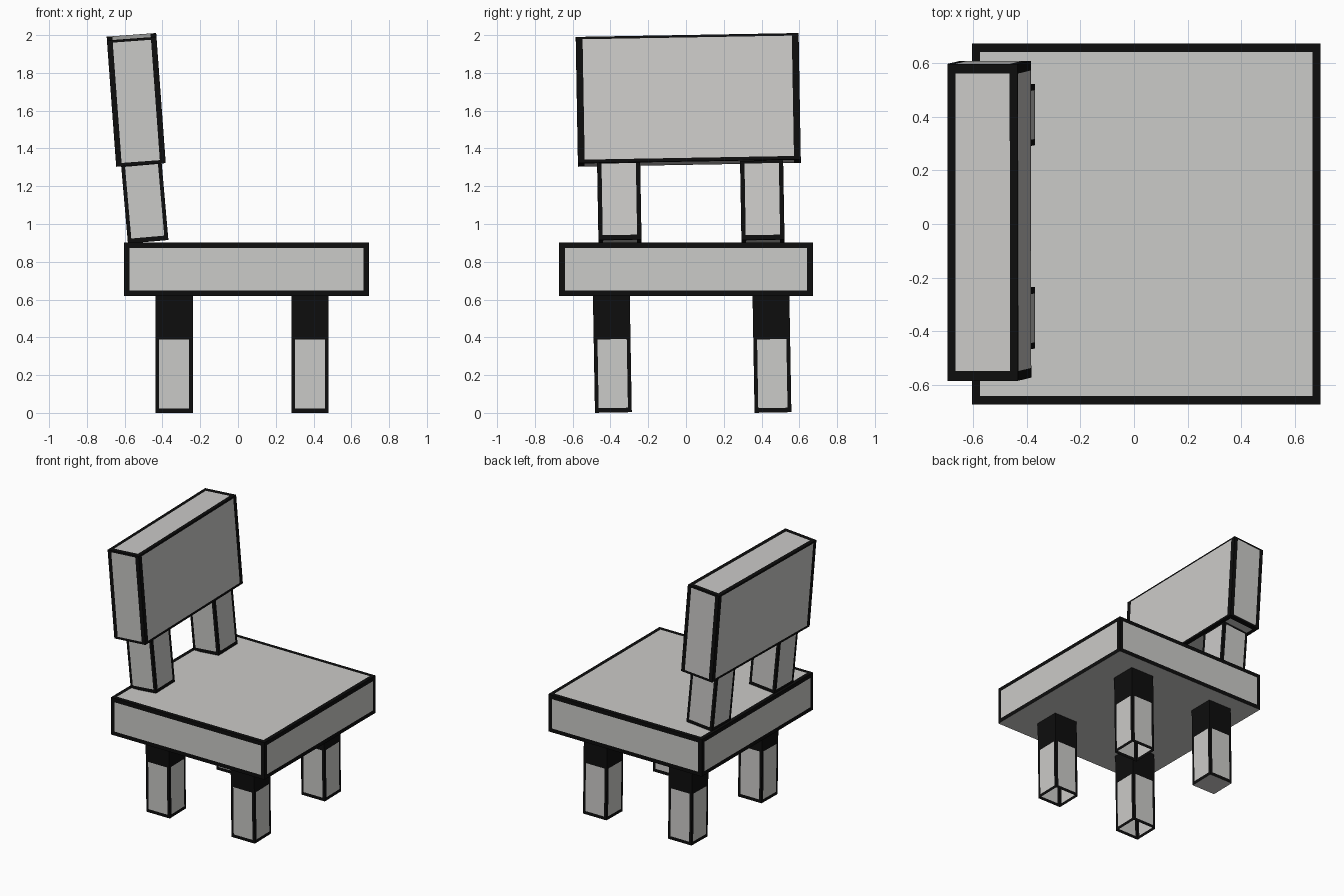
import bpy, bmesh, math
from mathutils import Vector

if "Cube" in bpy.data.objects:
    bpy.data.objects.remove(bpy.data.objects["Cube"])


def material(name, rgb):
    m = bpy.data.materials.new(name)
    m.diffuse_color = (*rgb, 1)
    m.use_nodes = True
    m.node_tree.nodes["Principled BSDF"].inputs["Base Color"].default_value = m.diffuse_color
    return m


MATS = [material("light grey", (0.60, 0.595, 0.58)),
        material("black outline", (0.004, 0.004, 0.004))]


def outlined_box(name, size, loc, margins, tilt=(0, 0), bottom="outlined"):
    """Box whose faces each hold a grey panel in a black border.
    margins: (low, high) border width per axis; bottom: outlined, plain or open."""
    bm = bmesh.new()

    def rect(k, sign, inset):
        i, j = (k + 1) % 3, (k + 2) % 3
        pts = []
        for si, sj in ((-1, -1), (1, -1), (1, 1), (-1, 1)):
            p = Vector((0, 0, 0))
            p[k] = sign * size[k] / 2
            for axis, s in ((i, si), (j, sj)):
                p[axis] = s * (size[axis] / 2 - inset * margins[axis][s > 0])
            pts.append(bm.verts.new(p))
        return pts if sign > 0 else pts[::-1]

    for k in range(3):
        for sign in (-1, 1):
            is_bottom = k == 2 and sign < 0
            if is_bottom and bottom == "open":
                continue
            outer = rect(k, sign, 0)
            if is_bottom and bottom == "plain":
                bm.faces.new(outer)
                continue
            inner = rect(k, sign, 1)
            bm.faces.new(inner)
            for a in range(4):
                b = (a + 1) % 4
                f = bm.faces.new((outer[a], outer[b], inner[b], inner[a]))
                f.material_index = 1
    bmesh.ops.remove_doubles(bm, verts=bm.verts, dist=1e-5)
    me = bpy.data.meshes.new(name)
    bm.to_mesh(me)
    bm.free()
    for m in MATS:
        me.materials.append(m)
    ob = bpy.data.objects.new(name, me)
    ob.location = loc
    ob.rotation_euler = (math.radians(tilt[0]), math.radians(tilt[1]), 0)
    bpy.context.collection.objects.link(ob)
    return ob


def even(w):
    return (w, w)


# Seat slab
outlined_box("seat", (1.298, 1.344, 0.284), (0.045, 0, 0.76),
             (even(0.03), even(0.032), even(0.03)), bottom="plain")

# Four legs with black upper part; only one is closed underneath
for x, xn in ((-0.338, "left"), (0.381, "right")):
    for y, yn in ((-0.39, "front"), (0.455, "back")):
        closed = x < 0 < y
        outlined_box(f"{yn}_{xn}_leg", (0.198, 0.195, 0.63), (x, y, 0.317),
                     (even(0.02), even(0.02), (0.024, 0.242)), (1, 0),
                     "plain" if closed else "open")

# Two posts carrying the backrest
for y, yn in ((-0.353, "front"), (0.404, "back")):
    outlined_box(f"{yn}_backrest_post", (0.215, 0.228, 0.42), (-0.494, y, 1.117),
                 (even(0.02), even(0.023), (0.025, 0.014)), (1, -5))

# Leaning backrest
outlined_box("backrest", (0.263, 1.18, 0.67), (-0.539, 0.012, 1.657),
             (even(0.03), even(0.036), (0.018, 0.013)), (1, -4.2))
